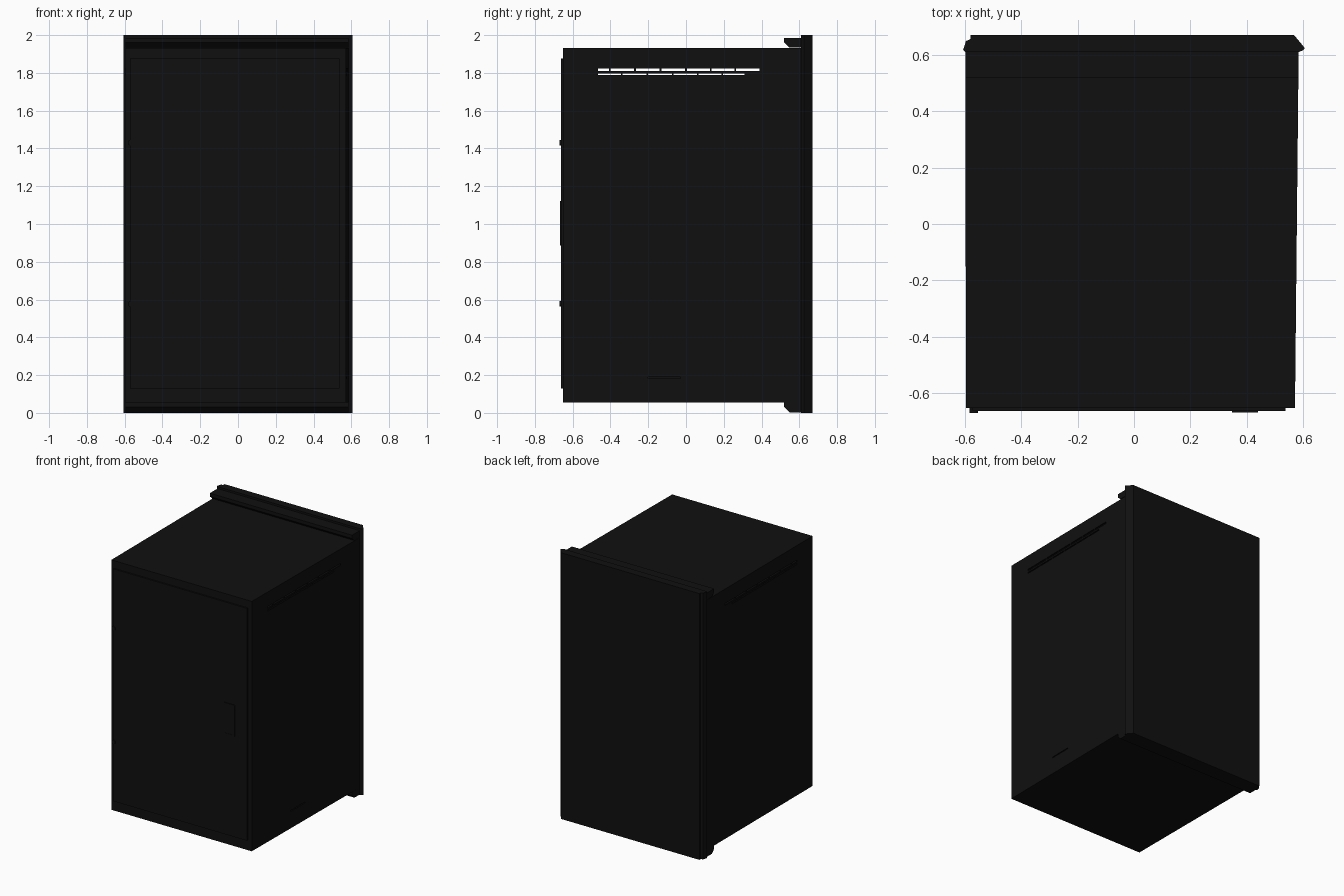
import bpy, bmesh

if "Cube" in bpy.data.objects:
    bpy.data.objects.remove(bpy.data.objects["Cube"])

mat = bpy.data.materials.new("black_paint")
mat.diffuse_color = (0.005, 0.005, 0.005, 1)
mat.use_nodes = True
mat.node_tree.nodes["Principled BSDF"].inputs["Base Color"].default_value = mat.diffuse_color


def make(name, bm):
    bmesh.ops.recalc_face_normals(bm, faces=bm.faces)
    me = bpy.data.meshes.new(name)
    bm.to_mesh(me)
    bm.free()
    ob = bpy.data.objects.new(name, me)
    bpy.context.collection.objects.link(ob)
    me.materials.append(mat)
    return ob


def add_prism(bm, pts, vec):
    """Closed polygon pushed along vec."""
    face = bm.faces.new([bm.verts.new(p) for p in pts])
    new = bmesh.ops.extrude_face_region(bm, geom=[face])["geom"]
    bmesh.ops.translate(bm, vec=vec, verts=[g for g in new if isinstance(g, bmesh.types.BMVert)])


def add_box(bm, x0, x1, y0, y1, z0, z1):
    add_prism(bm, [(x0, y0, z0), (x1, y0, z0), (x1, y1, z0), (x0, y1, z0)], (0, 0, z1 - z0))


def prism(name, pts, vec):
    bm = bmesh.new()
    add_prism(bm, pts, vec)
    return make(name, bm)


def box(name, *b):
    bm = bmesh.new()
    add_box(bm, *b)
    return make(name, bm)


# hollow cabinet body, slightly narrower at the front
body = prism("cabinet_body", [(-0.596, -0.652, 0.055), (0.571, -0.652, 0.055),
                              (0.584, 0.612, 0.055), (-0.598, 0.612, 0.055)], (0, 0, 1.877))
sol = body.modifiers.new("wall", 'SOLIDIFY')
sol.thickness = 0.012
sol.offset = -1

# vent slots through both sides, and one slot low on the right
bm = bmesh.new()
for z, h, cuts in ((1.816, 0.014, (-0.47, -0.404, -0.27, -0.135, 0, 0.13, 0.262, 0.392)),
                   (1.793, 0.009, (-0.47, -0.34, -0.205, -0.07, 0.062, 0.193, 0.314))):
    for a, b in zip(cuts, cuts[1:]):
        add_box(bm, -1, 1, a + 0.004, b - 0.004, z - h / 2, z + h / 2)
add_box(bm, 0.5, 1, -0.2, -0.03, 0.182, 0.189)
cutter = make("vent_cutter", bm)
cutter.hide_render = True
boo = body.modifiers.new("vents", 'BOOLEAN')
boo.operation = 'DIFFERENCE'
boo.solver = 'EXACT'
boo.object = cutter
bpy.context.view_layer.objects.active = body
for m in ("wall", "vents"):
    bpy.ops.object.modifier_apply(modifier=m)
bpy.data.objects.remove(cutter)

# full-height back panel with chamfered side edges
prism("back_panel", [(x, y, 0) for x, y in (
    (-0.58, 0.67), (0.568, 0.67), (0.606, 0.624), (0.6, 0.616), (0.584, 0.61), (-0.598, 0.61),
    (-0.606, 0.617), (-0.596, 0.649), (-0.58, 0.656))], (0, 0, 2))

# lips along the top and bottom of the back panel
prism("top_lip", [(-0.598, y, z) for y, z in (
    (0.52, 1.985), (0.612, 1.985), (0.612, 1.934), (0.548, 1.934), (0.52, 1.96))], (1.182, 0, 0))
prism("bottom_lip", [(-0.598, y, z) for y, z in (
    (0.52, 0.055), (0.612, 0.055), (0.612, 0.003), (0.548, 0.003), (0.52, 0.03))], (1.182, 0, 0))

# front door, handle plate with raised rim
box("front_door", -0.573, 0.538, -0.663, -0.65, 0.13, 1.875)
box("handle_plate", 0.355, 0.43, -0.666, -0.66, 0.895, 1.115)
bm = bmesh.new()
for x0, x1, z0, z1 in ((0.348, 0.356, 0.887, 1.122), (0.432, 0.44, 0.887, 1.122),
                       (0.356, 0.432, 0.887, 0.895), (0.356, 0.432, 1.114, 1.122)):
    add_box(bm, x0, x1, -0.668, -0.66, z0, z1)
make("handle_rim", bm)

# round hinge caps
for name, z in (("upper_hinge", 1.43), ("lower_hinge", 0.577)):
    bpy.ops.mesh.primitive_cylinder_add(vertices=16, radius=0.015, depth=0.022,
                                        location=(-0.568, -0.659, z), rotation=(1.5708, 0, 0))
    ob = bpy.context.object
    ob.name = name
    ob.data.materials.append(mat)
